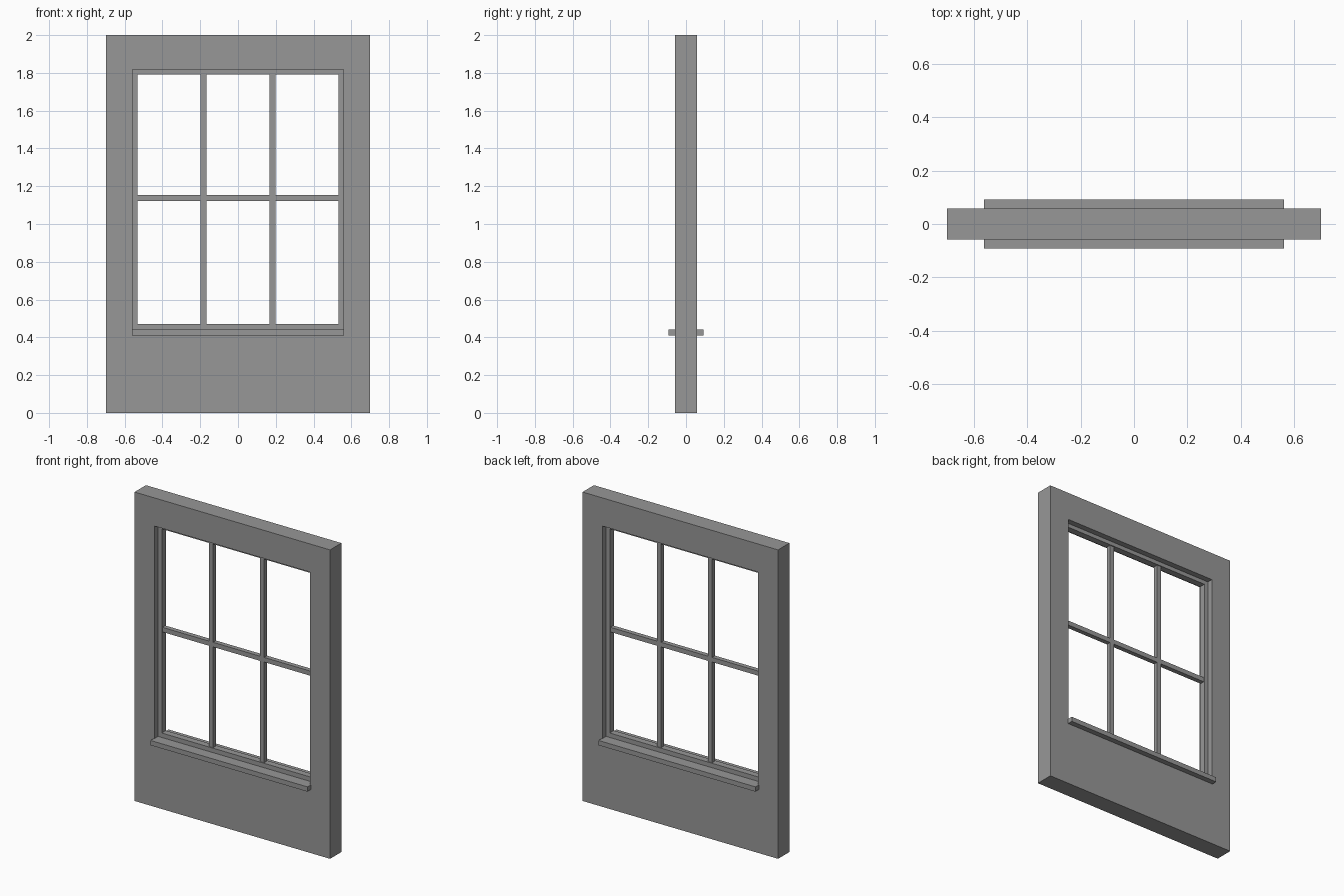
import bpy
import bmesh

cube = bpy.data.objects.get("Cube")
if cube:
    bpy.data.objects.remove(cube, do_unlink=True)

# Single flat grey
grey = bpy.data.materials.new("mid_grey")
grey.use_nodes = True
colour = (0.31, 0.31, 0.31, 1)
grey.diffuse_color = colour
grey.node_tree.nodes["Principled BSDF"].inputs["Base Color"].default_value = colour


def add_object(name, bm):
    bmesh.ops.recalc_face_normals(bm, faces=bm.faces)
    mesh = bpy.data.meshes.new(name)
    bm.to_mesh(mesh)
    bm.free()
    mesh.materials.append(grey)
    obj = bpy.data.objects.new(name, mesh)
    bpy.context.collection.objects.link(obj)
    return obj


def box(name, x, y, z):
    """Box spanning the given (low, high) pairs."""
    bm = bmesh.new()
    bmesh.ops.create_cube(bm, size=1)
    for v in bm.verts:
        v.co = [span[0] if c < 0 else span[1] for c, span in zip(v.co, (x, y, z))]
    return add_object(name, bm)


def panel_with_opening(name, outer, inner, depth):
    """Rectangular ring; outer and inner are (half width, bottom, top)."""
    bm = bmesh.new()
    loops = []
    for half, low, high in (outer, inner):
        for y in (-depth, depth):
            corners = ((-half, low), (half, low), (half, high), (-half, high))
            loops.append([bm.verts.new((x, y, z)) for x, z in corners])
    outer_front, outer_back, inner_front, inner_back = loops
    for a, b in ((outer_front, outer_back), (outer_back, inner_back),
                 (inner_back, inner_front), (inner_front, outer_front)):
        for i in range(4):
            j = (i + 1) % 4
            bm.faces.new((a[i], a[j], b[j], b[i]))
    return add_object(name, bm)


WALL = 0.058
OPENING = (0.558, 0.442, 1.818)
GLAZING = (0.531, 0.471, 1.792)
BAR = 0.015

# Wall and the window frame set into its opening
panel_with_opening("wall", (0.70, 0, 2), OPENING, WALL)
panel_with_opening("window_frame", OPENING, GLAZING, 0.021)

# Glazing bars
for side, x in (("right", -0.183), ("left", 0.183)):
    box(side + "_upright_bar", (x - BAR, x + BAR), (-BAR, BAR), GLAZING[1:])
box("cross_bar", (-GLAZING[0], GLAZING[0]), (-BAR, BAR), (1.138 - BAR, 1.138 + BAR))

# Ledges on both faces of the wall
for name, y in (("front_sill", (-0.0925, -WALL)), ("back_sill", (WALL, 0.0925))):
    box(name, (-0.562, 0.562), y, (0.411, 0.442))
